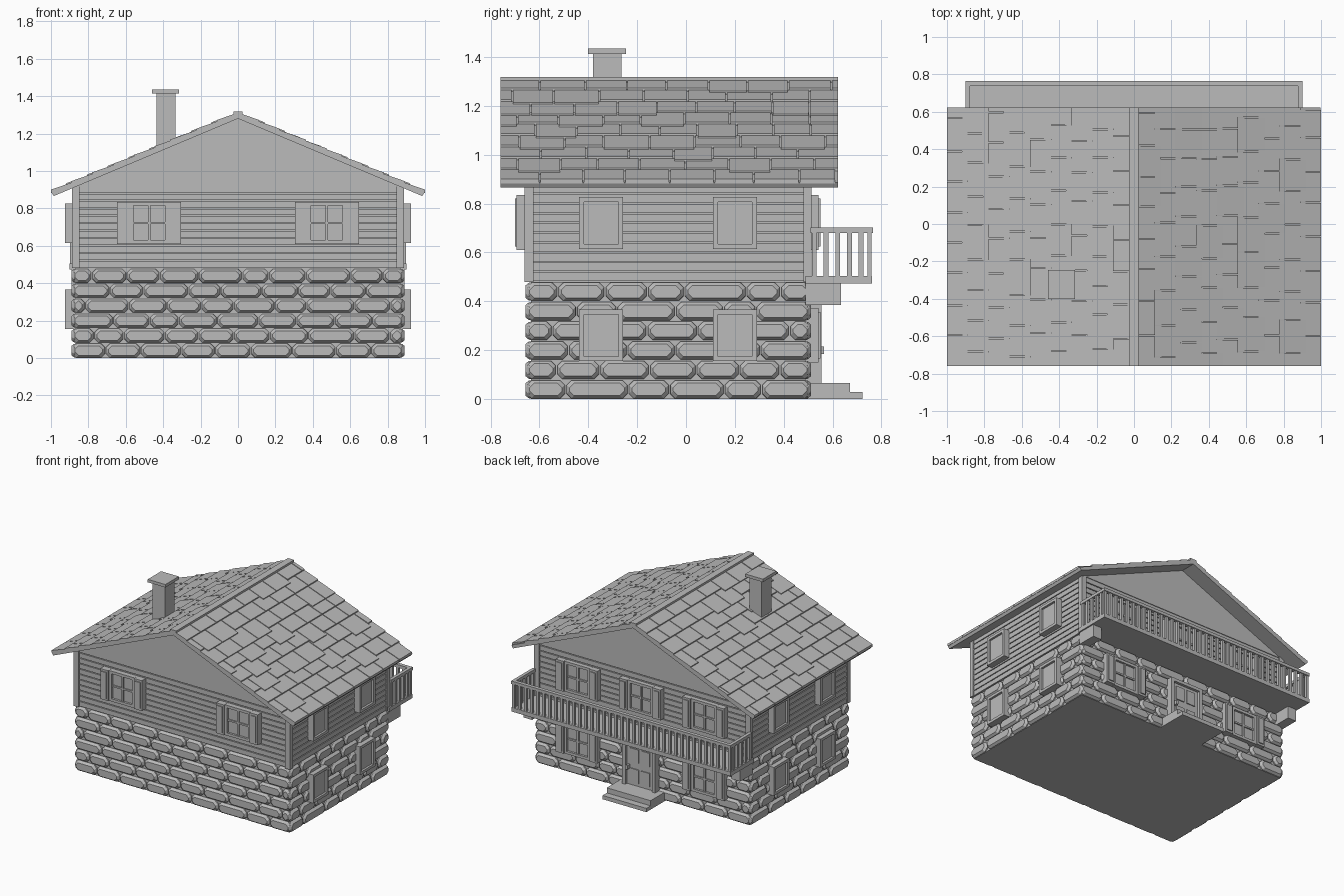
import bpy
import bmesh
import random

random.seed(4)
cube = bpy.data.objects.get("Cube")
if cube:
    bpy.data.objects.remove(cube, do_unlink=True)

grey = bpy.data.materials.new("plain_grey")
grey.use_nodes = True
COLOUR = (0.5, 0.5, 0.5, 1)
grey.diffuse_color = COLOUR
for node in grey.node_tree.nodes:
    if node.type == 'BSDF_PRINCIPLED':
        node.inputs["Base Color"].default_value = COLOUR


def loft(bm, rings):
    """Closed solid through rings with equal point counts."""
    vs = [[bm.verts.new(p) for p in r] for r in rings]
    n = len(vs[0])
    bm.faces.new(vs[0])
    bm.faces.new(vs[-1])
    for a, b in zip(vs, vs[1:]):
        for i in range(n):
            j = (i + 1) % n
            bm.faces.new((a[i], a[j], b[j], b[i]))


def box(bm, x0, x1, y0, y1, z0, z1):
    loft(bm, [[(x0, y0, z), (x1, y0, z), (x1, y1, z), (x0, y1, z)] for z in (z0, z1)])


def finish(bm, name):
    bmesh.ops.recalc_face_normals(bm, faces=bm.faces)
    me = bpy.data.meshes.new(name)
    bm.to_mesh(me)
    bm.free()
    me.materials.append(grey)
    ob = bpy.data.objects.new(name, me)
    bpy.context.scene.collection.objects.link(ob)
    return ob


def boxes(name, *specs):
    bm = bmesh.new()
    for s in specs:
        box(bm, *s)
    return finish(bm, name)


# Wall planes: u runs along the wall, v is up, d points outward
WX, WF, WB = 0.868, 0.635, 0.49
WALLS = {
    "front": (lambda u, v, d: (u, -WF - d, v), -0.887, 0.887),
    "back": (lambda u, v, d: (u, WB + d, v), -0.887, 0.887),
    "right": (lambda u, v, d: (-WX - d, u, v), -0.655, 0.51),
    "left": (lambda u, v, d: (WX + d, u, v), -0.655, 0.51),
}


def plate(bm, to, u0, u1, v0, v1, d0, d1):
    loft(bm, [[to(u0, v0, d), to(u1, v0, d), to(u1, v1, d), to(u0, v1, d)] for d in (d0, d1)])


def stone(bm, to, u0, u1, v0, v1):
    rings = []
    for inset, d in ((0, -0.005), (0.001, 0.008), (0.012, 0.022)):
        a, b, e, f = u0 + inset, u1 - inset, v0 + inset, v1 - inset
        c = 0.019
        rings.append([to(u, v, d) for u, v in (
            (a + c, e), (b - c, e), (b, e + c), (b, f - c),
            (b - c, f), (a + c, f), (a, f - c), (a, e + c))])
    loft(bm, rings)


# Wall cores
boxes("lower_wall_core", (-WX, WX, -WF, WB, 0, 0.48))
boxes("upper_wall_core", (-WX + 0.008, WX - 0.008, -WF, WB, 0.48, 0.92))

# Stone courses and timber siding on all four walls
ROWS, COURSE = 6, 0.08
for side, (to, lo, hi) in WALLS.items():
    bm = bmesh.new()
    for row in range(ROWS):
        z = row * COURSE
        count = round((hi - lo) / 0.205)
        step = (hi - lo) / count
        cuts = [lo] + [lo + step * (i + (0.5 if row % 2 else 0) + random.uniform(-0.18, 0.18))
                       for i in range(0 if row % 2 else 1, count)] + [hi]
        for a, b in zip(cuts, cuts[1:]):
            stone(bm, to, a + 0.003, b - 0.003, z + 0.002, z + COURSE - 0.003)
    finish(bm, side + "_stonework")

    bm = bmesh.new()
    for i in range(11):
        z = 0.48 + i * 0.04
        plate(bm, to, lo + 0.02, hi - 0.02, z + 0.004, z + 0.038, -0.012, 0.012)
    finish(bm, side + "_siding")

# Corner posts
for sx in (-1, 1):
    for y0, y1 in ((-0.66, -0.625), (0.48, 0.513)):
        xs = sorted((sx * 0.848, sx * 0.888))
        boxes("corner_post", (*xs, y0, y1, 0.48, 0.93))

# Gable block closing the attic
bm = bmesh.new()
tri = ((-0.87, 0.918), (0.87, 0.918), (0, 1.285))
loft(bm, [[(x, y, z) for x, z in tri] for y in (-0.652, 0.507)])
finish(bm, "gables")

# Roof slab and shingles
Y0, Y1, RIDGE, SLOPE = -0.76, 0.622, 1.306, 0.42
bm = bmesh.new()
outline = ((0, RIDGE), (0.998, RIDGE - 0.998 * SLOPE), (0.985, 0.866), (0, 1.28),
           (-0.985, 0.866), (-0.998, RIDGE - 0.998 * SLOPE))
loft(bm, [[(x, y, z) for x, z in outline] for y in (Y0, Y1)])
finish(bm, "roof_slab")


def shingle(bm, sx, x0, x1, y0, y1):
    def ring(y):
        return [(sx * x, y, RIDGE - SLOPE * x + t) for x, t in (
            (x0, -0.004), (x1, -0.004), (x1, 0.014), (x0, 0.006))]
    loft(bm, [ring(y0), ring(y1)])


for sx, name in ((-1, "right_shingles"), (1, "left_shingles")):
    bm = bmesh.new()
    for row in range(9):
        x0, x1 = row / 9, (row + 1) / 9
        y = Y0 - (0.085 if row % 2 else 0) - random.uniform(0, 0.03)
        while y < Y1 - 0.01:
            w = random.uniform(0.15, 0.19)
            a, b = max(y, Y0), min(y + w - 0.006, Y1)
            if b - a > 0.012:
                shingle(bm, sx, x0, min(1, x1 + random.choice((0, 0, 0.03))), a, b)
            y += w
    finish(bm, name)
boxes("ridge_cap", (-0.025, 0.025, Y0, Y1, 1.29, 1.318))

# Chimney
boxes("chimney", (-0.435, -0.335, -0.38, -0.265, 1.08, 1.415),
      (-0.46, -0.315, -0.402, -0.245, 1.413, 1.435))


def window(name, side, uc, v0, v1, half, depth, shutters):
    to = WALLS[side][0]
    bm = bmesh.new()
    r, u0, u1 = 0.02, uc - half, uc + half
    # frame and pane
    plate(bm, to, u0, u0 + r, v0, v1, -0.01, depth)
    plate(bm, to, u1 - r, u1, v0, v1, -0.01, depth)
    plate(bm, to, u0 + r, u1 - r, v0, v0 + r, -0.01, depth)
    plate(bm, to, u0 + r, u1 - r, v1 - r, v1, -0.01, depth)
    plate(bm, to, u0 + r, u1 - r, v0 + r, v1 - r, -0.01, depth - 0.016)
    if shutters:
        # glazing bars and panelled shutters
        mid = (v0 + v1) / 2
        plate(bm, to, uc - 0.007, uc + 0.007, v0 + r, v1 - r, 0, depth - 0.006)
        plate(bm, to, u0 + r, u1 - r, mid - 0.006, mid + 0.006, 0, depth - 0.007)
        for a, b in ((u0 - 0.066, u0 - 0.001), (u1 + 0.001, u1 + 0.066)):
            plate(bm, to, a, b, v0, v1, -0.01, depth + 0.008)
            plate(bm, to, a + 0.012, b - 0.012, v0 + 0.015, v1 - 0.015, 0, depth + 0.015)
    finish(bm, name)


for side in ("left", "right"):
    for y in (-0.347, 0.2):
        window(side + "_upper_window", side, y, 0.615, 0.826, 0.09, 0.057, False)
        window(side + "_lower_window", side, y, 0.155, 0.366, 0.09, 0.057, False)
for x in (-0.475, 0.475):
    window("front_window", "front", x, 0.61, 0.835, 0.105, 0.05, True)
for x in (-0.52, 0, 0.52):
    window("back_upper_window", "back", x, 0.61, 0.835, 0.105, 0.045, True)
    if x:
        window("back_lower_window", "back", x, 0.15, 0.372, 0.105, 0.045, True)

# Back door with frame, panel and knob
bm = bmesh.new()
back = WALLS["back"][0]
for s in (-1, 1):
    plate(bm, back, *sorted((s * 0.11, s * 0.135)), 0.06, 0.385, -0.01, 0.065)
plate(bm, back, -0.11, 0.11, 0.362, 0.385, -0.01, 0.065)
plate(bm, back, -0.11, 0.11, 0.06, 0.362, -0.01, 0.045)
for a, b in ((-0.08, -0.01), (0.01, 0.08)):
    plate(bm, back, a, b, 0.24, 0.34, 0, 0.052)
    plate(bm, back, a, b, 0.09, 0.19, 0, 0.052)
plate(bm, back, 0.085, 0.1, 0.185, 0.215, 0, 0.075)
finish(bm, "back_door")

# Door steps
boxes("door_steps", (-0.18, 0.18, 0.49, 0.672, 0, 0.066), (-0.18, 0.18, 0.66, 0.722, 0, 0.028))

# Balcony floor, brackets and railing
boxes("balcony_floor", (-0.9, 0.9, 0.49, 0.762, 0.474, 0.504))
boxes("balcony_brackets", (-0.89, -0.82, 0.49, 0.635, 0.384, 0.476),
      (0.82, 0.89, 0.49, 0.635, 0.384, 0.476))
boxes("balcony_handrail", (-0.9, 0.9, 0.738, 0.765, 0.68, 0.702),
      (-0.9, -0.876, 0.51, 0.74, 0.68, 0.702), (0.876, 0.9, 0.51, 0.74, 0.68, 0.702))
bm = bmesh.new()
for i in range(37):
    x = -0.886 + i * 1.772 / 36
    box(bm, x - 0.01, x + 0.01, 0.742, 0.76, 0.5, 0.685)
for sx in (-1, 1):
    for i in range(5):
        y = 0.525 + i * 0.048
        box(bm, sx * 0.888 - 0.009, sx * 0.888 + 0.009, y - 0.01, y + 0.01, 0.5, 0.685)
finish(bm, "balcony_balusters")
